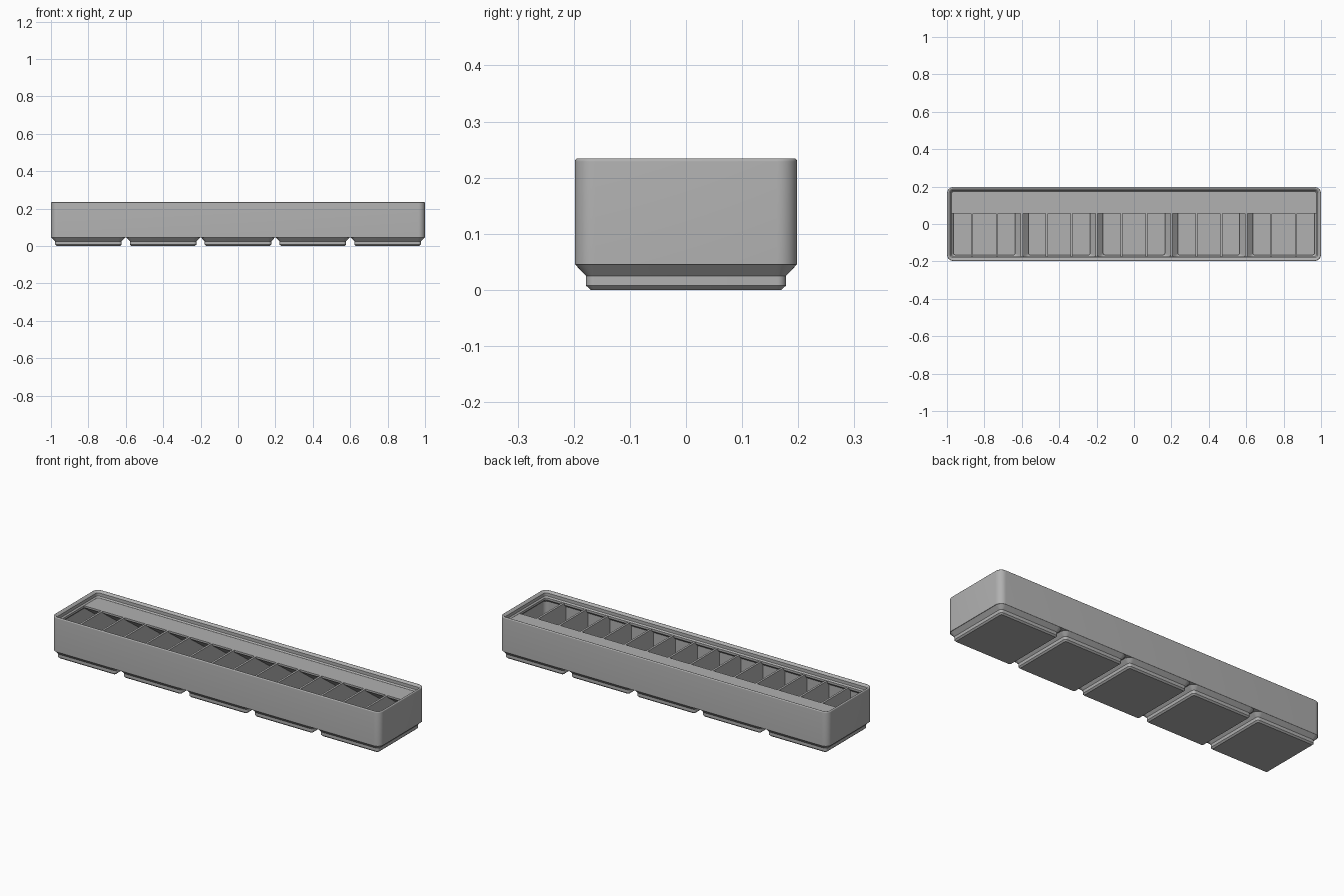
import bpy, bmesh, math

if "Cube" in bpy.data.objects:
    bpy.data.objects.remove(bpy.data.objects["Cube"], do_unlink=True)

HX, HY, R = 1.0, 0.198, 0.0358     # outer half sizes and corner radius
CELL, DECK, FOOT = 0.4, 0.2005, 0.0453
WALL, LIP = 0.0115, 0.0252

grey = bpy.data.materials.new("grey plastic")
grey.use_nodes = True
grey.diffuse_color = (0.44, 0.44, 0.44, 1)
grey.node_tree.nodes["Principled BSDF"].inputs["Base Color"].default_value = grey.diffuse_color


def make_object(name, bm):
    bmesh.ops.remove_doubles(bm, verts=bm.verts, dist=1e-5)
    bmesh.ops.recalc_face_normals(bm, faces=bm.faces)
    mesh = bpy.data.meshes.new(name)
    bm.to_mesh(mesh)
    bm.free()
    mesh.materials.append(grey)
    ob = bpy.data.objects.new(name, mesh)
    bpy.context.collection.objects.link(ob)
    return ob


def rounded_ring(hx, hy, r, z, cx=0, steps=8):
    pts = []
    for k, (sx, sy) in enumerate([(1, 1), (-1, 1), (-1, -1), (1, -1)]):
        for i in range(steps + 1):
            a = math.pi / 2 * (k + i / steps)
            pts.append((cx + sx * (hx - r) + r * math.cos(a),
                        sy * (hy - r) + r * math.sin(a), z))
    return pts


def loft(bm, rings):
    rows = [[bm.verts.new(p) for p in ring] for ring in rings]
    n = len(rows[0])
    for a, b in zip(rows, rows[1:]):
        for i in range(n):
            j = (i + 1) % n
            bm.faces.new((a[i], a[j], b[j], b[i]))
    bm.faces.new(rows[0][::-1])
    bm.faces.new(rows[-1])


def inset_loft(name, profile):
    bm = bmesh.new()
    loft(bm, [rounded_ring(HX - d, HY - d, R - d, z) for d, z in profile])
    return make_object(name, bm)


def cell_loft(name, profile, clamp=False):
    # the same square loft in each of the five cells
    bm = bmesh.new()
    for k in range(-2, 3):
        loft(bm, [rounded_ring(h, h, r, z, k * CELL) for h, r, z in profile])
    if clamp:
        for v in bm.verts:
            v.co.x = max(WALL - HX, min(HX - WALL, v.co.x))
            v.co.y = max(WALL - HY, min(HY - WALL, v.co.y))
    return make_object(name, bm)


def prism_x(name, outline, x0, x1):
    # outline in the y-z plane, extruded along x
    bm = bmesh.new()
    loft(bm, [[(x, y, z) for y, z in outline] for x in (x0, x1)])
    return make_object(name, bm)


# Bin body with a rounded, stepped stacking rim
fillet, centre = 0.0057, 0.2288
rim = [(fillet + fillet * math.cos(math.radians(a)),
        centre + fillet * math.sin(math.radians(a))) for a in range(180, 44, -15)]
body = inset_loft("bin_shell", [(0, FOOT)] + rim +
                  [(0.0181, 0.2244), (0.0181, 0.2072), (0.0248, DECK)])

# Five chamfered feet
feet = cell_loft("feet", [(0.170, 0.0076, 0), (0.178, 0.0153, 0.0076),
                          (0.178, 0.0153, 0.0248), (0.1976, 0.035, FOOT),
                          (0.195, 0.033, 0.055)])

# Hollows inside the feet and the main cavity
hollows = cell_loft("foot_hollows", [(0.165, 0.01, 0.0115), (0.165, 0.01, 0.025),
                                     (0.187, 0.0225, 0.047), (0.1985, 0.05, 0.0585)], True)
cavity = inset_loft("cavity", [(WALL, 0.058), (WALL, 0.1757), (LIP, 0.189), (LIP, 0.212)])

bpy.ops.object.select_all(action='DESELECT')
bpy.context.view_layer.objects.active = body
body.select_set(True)
for other, op in [(feet, 'UNION'), (hollows, 'DIFFERENCE'), (cavity, 'DIFFERENCE')]:
    mod = body.modifiers.new(other.name, 'BOOLEAN')
    mod.operation, mod.object, mod.solver = op, other, 'EXACT'
    bpy.ops.object.modifier_apply(modifier=mod.name)
    bpy.data.objects.remove(other, do_unlink=True)
bpy.ops.object.shade_smooth_by_angle(angle=math.radians(25))

# Thin dividers between the fifteen slots
top = DECK - 0.0003
side = HY - 0.008
full = [(-side, top), (-side, FOOT), (-0.172, 0.025), (-0.172, 0.005),
        (0.172, 0.005), (0.172, 0.025), (side, FOOT), (side, top)]
short = [(-side, top), (-side, 0.05), (side, 0.05), (side, top)]
for k in range(1, 15):
    x = -HX + k * CELL / 3
    prism_x(f"divider_{k}", short if k % 3 == 0 else full, x - 0.0057, x + 0.0057)

# Label shelf along the back with a sloped underside
prism_x("label_shelf", [(0.055, top), (0.055, 0.19), (0.185, 0.095), (0.185, top)],
        -0.985, 0.985)
